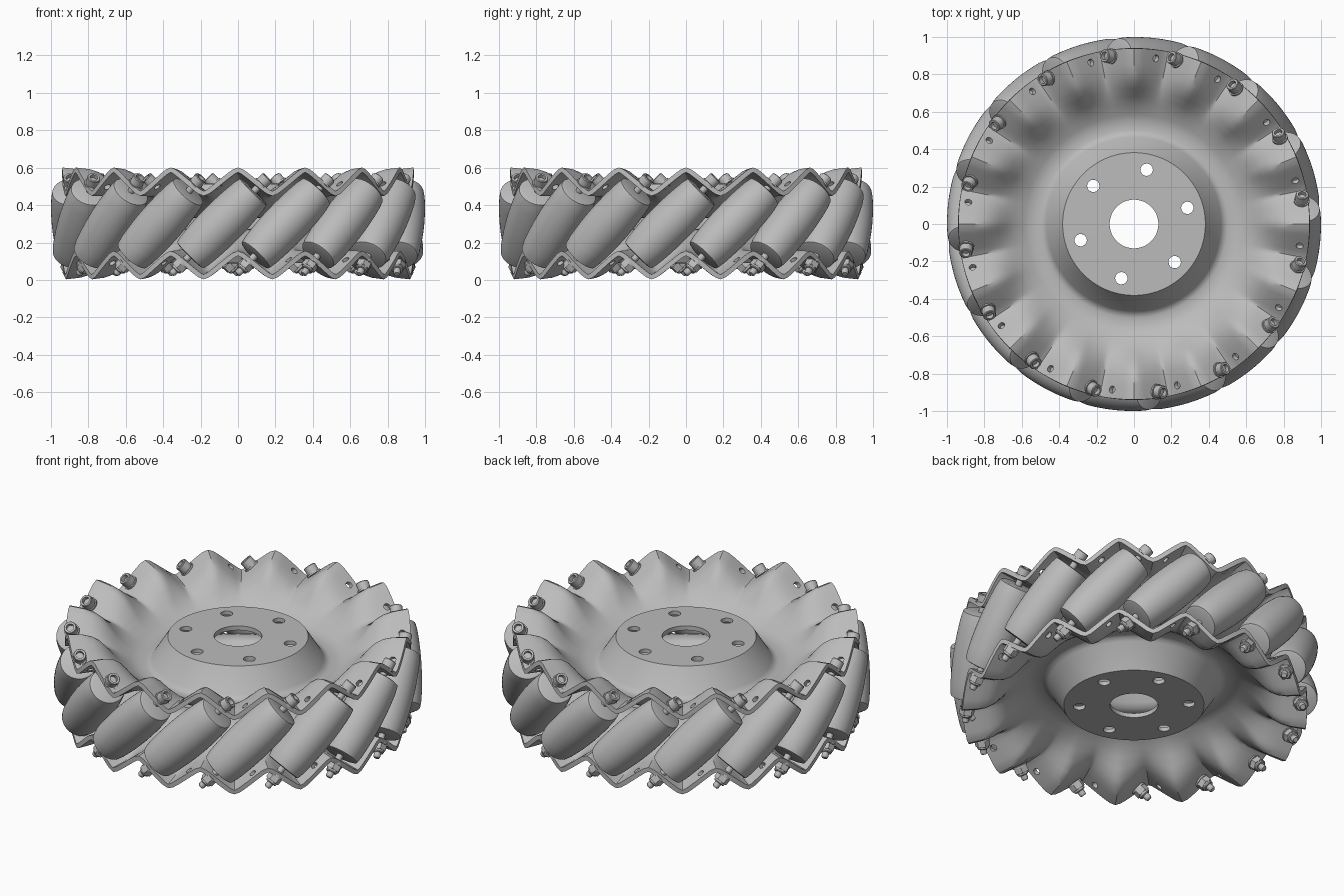
import bpy, bmesh
from math import sin, cos, asin, pi, sqrt, radians
from mathutils import Matrix, Vector

cube = bpy.data.objects.get("Cube")
if cube:
    bpy.data.objects.remove(cube, do_unlink=True)

COUNT = 16                  # rollers and rim teeth
STEP = 2 * pi / COUNT
MID = 0.302                 # height of the wheel's middle plane
AXIS_R = 0.88               # distance from hub to roller axis
ROLLER_R = 0.12
PLATE = 0.026               # sheet thickness

grey = bpy.data.materials.new("plain grey")
grey.use_nodes = True
grey.diffuse_color = (0.5, 0.5, 0.5, 1)
grey.node_tree.nodes["Principled BSDF"].inputs["Base Color"].default_value = (0.5, 0.5, 0.5, 1)


def make_object(name, bm):
    bmesh.ops.recalc_face_normals(bm, faces=bm.faces)
    mesh = bpy.data.meshes.new(name)
    bm.to_mesh(mesh)
    bm.free()
    mesh.materials.append(grey)
    obj = bpy.data.objects.new(name, mesh)
    bpy.context.collection.objects.link(obj)
    return obj


def activate(obj):
    bpy.ops.object.select_all(action='DESELECT')
    obj.select_set(True)
    bpy.context.view_layer.objects.active = obj


def smooth(obj, angle=40):
    activate(obj)
    bpy.ops.object.shade_smooth_by_angle(angle=radians(angle))


def bridge(bm, a, b):
    n = len(a)
    for i in range(n):
        bm.faces.new((a[i], a[(i + 1) % n], b[(i + 1) % n], b[i]))


def lathe(bm, profile, segs):
    """Closed solid of revolution about z from (radius, z) points."""
    rings = [[bm.verts.new((r * cos(2 * pi * i / segs), r * sin(2 * pi * i / segs), z))
              for i in range(segs)] for r, z in profile]
    for a, b in zip(rings, rings[1:]):
        bridge(bm, a, b)
    bm.faces.new(rings[0])
    bm.faces.new(rings[-1])


def slanted(angle, radius, height, lean):
    """Frame at a rim position, z axis leaning 45 degrees along the tangent."""
    radial = Vector((cos(angle), sin(angle), 0))
    axis = (lean * Vector((-sin(angle), cos(angle), 0)) + Vector((0, 0, 1))).normalized()
    side = axis.cross(radial)
    m = Matrix((radial, side, axis)).transposed().to_4x4()
    m.translation = radial * radius + Vector((0, 0, height))
    return m


def tooth(angle):
    """Rounded zigzag from 0 in the valleys to 1 on the peaks."""
    return 0.5 + asin(0.96 * cos(COUNT * angle)) / (2 * asin(0.96))


# Pressed side plate: radius, valley height, ridge height above the middle plane
section = [(0.13, 0.2, 0.2), (0.375, 0.2, 0.2), (0.455, 0.07, 0.07), (0.475, 0.05, 0.05),
           (0.5, 0.043, 0.043), (0.55, 0.045, 0.045), (0.59, 0.06, 0.06), (0.65, 0.095, 0.1),
           (0.69, 0.118, 0.14), (0.73, 0.136, 0.192), (0.77, 0.148, 0.236), (0.81, 0.155, 0.262),
           (0.86, 0.158, 0.277), (0.94, 0.16, 0.286)]
SEGS = COUNT * 16
bm = bmesh.new()
rings = []
for r, low, high in section:
    ring = []
    for i in range(SEGS):
        a = 2 * pi * i / SEGS
        ring.append(bm.verts.new((r * cos(a), r * sin(a), low + (high - low) * tooth(a))))
    rings.append(ring)
for a, b in zip(rings, rings[1:]):
    bridge(bm, a, b)
top_plate = make_object("top_side_plate", bm)

# Cutter for the six hub holes and the spare holes in the teeth
bm = bmesh.new()
for i in range(6):
    a = radians(16.875) + i * pi / 3
    bmesh.ops.create_cone(bm, cap_ends=True, segments=24, radius1=0.033, radius2=0.033, depth=0.12,
                          matrix=Matrix.Translation((0.298 * cos(a), 0.298 * sin(a), 0.2)))
for i in range(COUNT):
    bmesh.ops.create_cone(bm, cap_ends=True, segments=16, radius1=0.019, radius2=0.019, depth=0.1,
                          matrix=slanted(radians(-74.5) + i * STEP, 0.893, 0.204, -1))
cutter = make_object("hole_cutter", bm)
cutter.hide_render = True

solid = top_plate.modifiers.new("thickness", 'SOLIDIFY')
solid.thickness = PLATE
solid.offset = 0
holes = top_plate.modifiers.new("holes", 'BOOLEAN')
holes.object = cutter
holes.solver = 'EXACT'
activate(top_plate)
bpy.ops.object.convert(target='MESH')
bpy.data.objects.remove(cutter, do_unlink=True)
smooth(top_plate)
top_plate.location.z = MID

# Lower plate is the same pressing turned over and shifted by half a tooth
bottom_plate = bpy.data.objects.new("bottom_side_plate", top_plate.data)
bpy.context.collection.objects.link(bottom_plate)
bottom_plate.matrix_world = (Matrix.Translation((0, 0, MID)) @ Matrix.Rotation(1.5 * STEP, 4, 'Z')
                             @ Matrix.Rotation(pi, 4, 'X'))

# Barrel roller, its bulge following the wheel's round outline
HALF = 0.243
barrel = []
for i in range(13):
    s = HALF * (i / 6 - 1)
    barrel.append((AXIS_R + ROLLER_R - sqrt(AXIS_R ** 2 + s * s / 2), s))
end_r = barrel[0][0]
barrel[0] = (end_r - 0.003, -HALF + 0.004)
barrel[-1] = (end_r - 0.003, HALF - 0.004)
barrel = [(end_r - 0.014, -HALF)] + barrel + [(end_r - 0.014, HALF)]
bm = bmesh.new()
lathe(bm, barrel, 48)
roller = make_object("roller", bm)
smooth(roller)

# Bolt: shaft, washers, socket head, hex nut with collar
bm = bmesh.new()
lathe(bm, [(0.019, -0.375), (0.019, 0.31)], 16)
lathe(bm, [(0.014, -0.383), (0.019, -0.375)], 16)
lathe(bm, [(0.042, 0.294), (0.042, 0.304)], 24)
lathe(bm, [(0.035, 0.304), (0.035, 0.344), (0.032, 0.348), (0.021, 0.348), (0.021, 0.325)], 24)
lathe(bm, [(0.042, -0.304), (0.042, -0.294)], 24)
lathe(bm, [(0.038, -0.338), (0.041, -0.334), (0.041, -0.304)], 6)
lathe(bm, [(0.028, -0.352), (0.032, -0.347), (0.032, -0.336)], 24)
bolt = make_object("roller_bolt", bm)
smooth(bolt, 30)

# Set the rollers and bolts round the rim
for i in range(COUNT):
    place = slanted(radians(-95.625) + i * STEP, AXIS_R, MID, 1)
    for part in (roller, bolt):
        obj = part if i == 0 else bpy.data.objects.new(part.name + "_" + str(i + 1), part.data)
        if i:
            bpy.context.collection.objects.link(obj)
        obj.matrix_world = place
